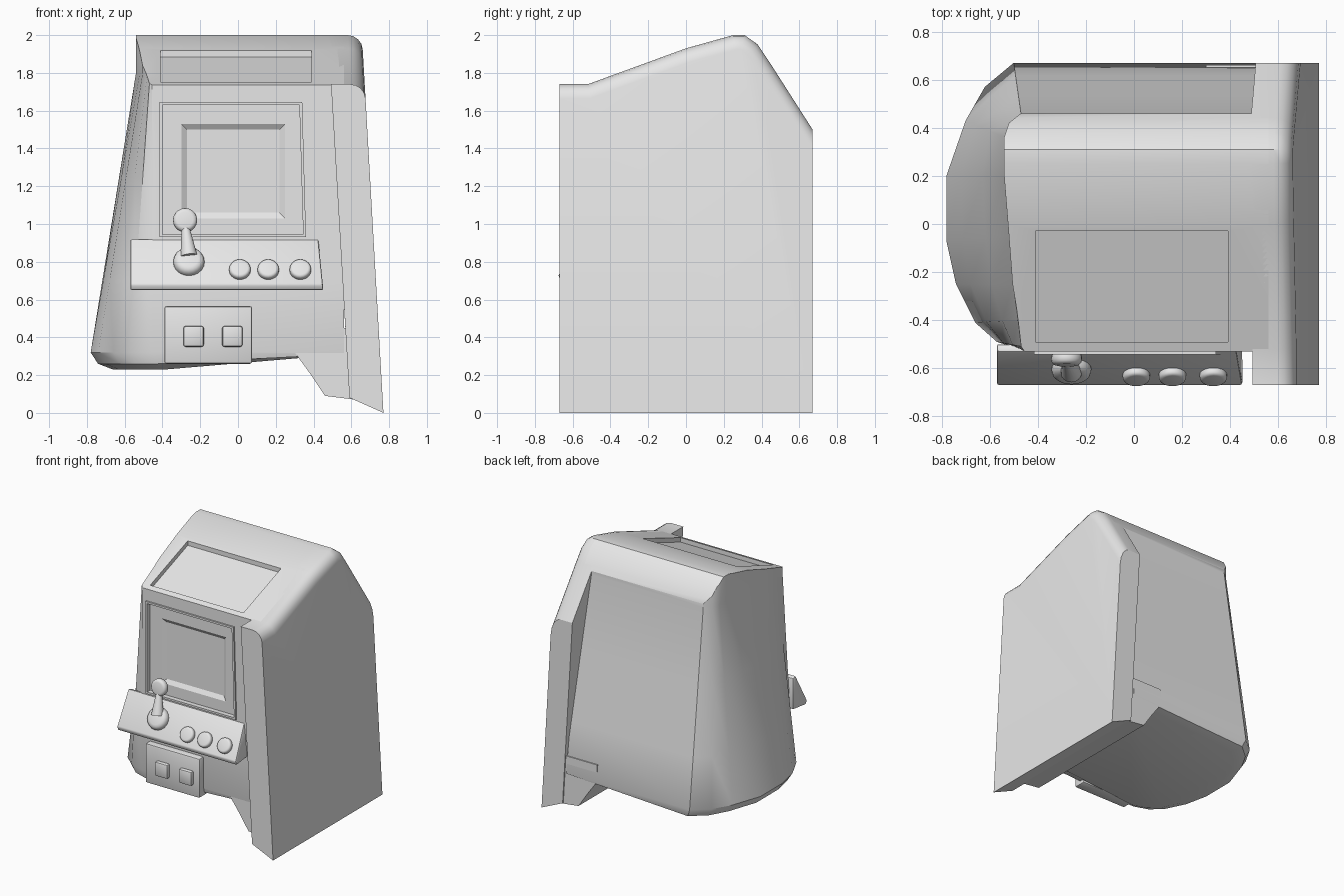
import bpy, bmesh, math
from mathutils import Vector

cube = bpy.data.objects.get("Cube")
if cube:
    bpy.data.objects.remove(cube, do_unlink=True)

grey = bpy.data.materials.new("plain_grey")
grey.use_nodes = True
grey.diffuse_color = (0.8, 0.8, 0.8, 1)
grey.node_tree.nodes["Principled BSDF"].inputs["Base Color"].default_value = (0.8, 0.8, 0.8, 1)


def finish(name, bm):
    bmesh.ops.recalc_face_normals(bm, faces=bm.faces)
    mesh = bpy.data.meshes.new(name)
    bm.to_mesh(mesh)
    bm.free()
    mesh.materials.append(grey)
    obj = bpy.data.objects.new(name, mesh)
    bpy.context.collection.objects.link(obj)
    return obj


def loft(rings, cyclic=False):
    """Skin a list of equal-length point rings; cap the ends unless cyclic."""
    bm = bmesh.new()
    loops = [[bm.verts.new(p) for p in ring] for ring in rings]
    n = len(loops[0])
    pairs = list(zip(loops, loops[1:])) + ([(loops[-1], loops[0])] if cyclic else [])
    for a, b in pairs:
        for i in range(n):
            j = (i + 1) % n
            bm.faces.new((a[i], a[j], b[j], b[i]))
    if not cyclic:
        bm.faces.new(loops[0])
        bm.faces.new(loops[-1])
    bmesh.ops.recalc_face_normals(bm, faces=bm.faces)
    return bm


def bevel(bm, edges, width, segments=3):
    bmesh.ops.bevel(bm, geom=edges, offset=width, segments=segments,
                    profile=0.5, affect='EDGES', clamp_overlap=True)


def shade(obj, angle=32):
    bpy.ops.object.select_all(action='DESELECT')
    obj.select_set(True)
    bpy.context.view_layer.objects.active = obj
    bpy.ops.object.shade_smooth_by_angle(angle=math.radians(angle))


def xz_ring(points, y):
    return [(x, y, z) for x, z in points]


def rect(x0, x1, z0, z1):
    return [(x0, z0), (x1, z0), (x1, z1), (x0, z1)]


def box(name, x, y, z, width):
    bm = loft([xz_ring(rect(*x, *z), y[0]), xz_ring(rect(*x, *z), y[1])])
    bevel(bm, bm.edges[:], width, 2)
    obj = finish(name, bm)
    shade(obj)


def turned(name, centre, axis, r1, r2, depth, round_edge=0.0):
    """Round part lying along an axis."""
    bm = bmesh.new()
    bmesh.ops.create_cone(bm, cap_ends=True, segments=20, radius1=r1, radius2=r2, depth=depth)
    if round_edge:
        rims = [e for e in bm.edges if abs(e.verts[0].co.z - e.verts[1].co.z) < 1e-4]
        bevel(bm, rims, round_edge)
    obj = finish(name, bm)
    obj.rotation_mode = 'QUATERNION'
    obj.rotation_quaternion = Vector(axis).to_track_quat('Z', 'Y')
    obj.location = centre
    shade(obj)


# Crown of the side outline (y, z), front to back
crown = [(-0.52, 1.74), (0, 1.93), (0.25, 2.0), (0.31, 2.0), (0.38, 1.95), (0.44, 1.86), (0.67, 1.5)]

# Cabinet body: bulging foot plan lofted up to a narrow head plan
low = [(0.56, -0.53), (-0.45, -0.53), (-0.57, -0.49), (-0.66, -0.41), (-0.74, -0.25), (-0.78, -0.07),
       (-0.78, 0.2), (-0.7, 0.43), (-0.62, 0.57), (-0.5, 0.67), (0.56, 0.67)]
high = [(0.56, -0.53), (-0.455, -0.53), (-0.465, -0.51), (-0.48, -0.4), (-0.505, -0.25), (-0.52, -0.05),
        (-0.54, 0.2), (-0.54, 0.36), (-0.52, 0.42), (-0.47, 0.46), (0.56, 0.46)]


def plan(z):
    t = min(1, (z - 0.32) / 1.48)
    return [(a + (c - a) * t, b + (d - b) * t, z) for (a, b), (c, d) in zip(low, high)]


def under(shrink, z):
    return [(x * shrink if x < 0 else x, y * (shrink + 0.03),
             z + (0.31 - z) * min(1, max(0, (x + 0.2) / 0.6))) for x, y in low]


bm = loft([under(0.85, 0.23), under(0.95, 0.26)] + [plan(z) for z in (0.32, 0.7, 1.25, 1.8, 2.15)])
for (y0, z0), (y1, z1) in zip(crown, crown[1:]):
    cut = bmesh.ops.bisect_plane(bm, geom=bm.verts[:] + bm.edges[:] + bm.faces[:], dist=1e-5,
                                 plane_co=(0, y0, z0), plane_no=(0, z0 - z1, y1 - y0), clear_outer=True)
    rim = [e for e in cut["geom_cut"] if isinstance(e, bmesh.types.BMEdge) and e.is_boundary]
    if rim:
        bmesh.ops.holes_fill(bm, edges=rim, sides=0)
bmesh.ops.recalc_face_normals(bm, faces=bm.faces)
side_rim = [e for e in bm.edges if len(e.link_faces) == 2
            and min(v.co.z for v in e.verts) > 1.76 and max(v.co.x for v in e.verts) < -0.4
            and min(f.normal.z for f in e.link_faces) < 0.3 < max(f.normal.z for f in e.link_faces)]
bevel(bm, side_rim, 0.03)
body = finish("cabinet_body", bm)

# Recesses: screen well in two steps, and sunken sign panel on the sloping top
opening = [(-0.4, 0.945), (0.345, 0.945), (0.325, 1.63), (-0.4, 1.63)]
well = loft([xz_ring(opening, -0.6), xz_ring(opening, -0.505),
             xz_ring(rect(-0.3, 0.25, 1.03, 1.53), -0.505),
             xz_ring(rect(-0.27, 0.22, 1.06, 1.5), -0.485)])
sign = loft([[(x, -0.49, 1.751 + h), (x, -0.03, 1.919 + h), (x, -0.03, 1.88 + 0.3),
              (x, -0.49, 2.1)] for x, h in ((-0.41, -0.035), (0.39, -0.035))])
for name, part in (("screen_cutter", well), ("sign_cutter", sign)):
    cutter = finish(name, part)
    cutter.hide_render = True
    mod = body.modifiers.new(name, 'BOOLEAN')
    mod.operation, mod.solver, mod.object = 'DIFFERENCE', 'EXACT', cutter
    bpy.context.view_layer.objects.active = body
    bpy.ops.object.modifier_apply(modifier=mod.name)
    bpy.data.objects.remove(cutter, do_unlink=True)
shade(body)

# Raised frame round the screen
outer = [(-0.415, 0.93), (0.36, 0.93), (0.34, 1.645), (-0.415, 1.645)]
finish("screen_frame", loft([xz_ring(outer, -0.515), xz_ring(outer, -0.542),
                             xz_ring(opening, -0.542), xz_ring(opening, -0.515)], cyclic=True))

# Thick leaning side panel with a rounded top edge
outline = [(-0.67, 0), (-0.67, 1.74)] + crown + [(0.67, 0)]
bm = loft([[(0.59 - 0.056 * z, y, max(z, 0.08)) for y, z in outline],
           [(0.77 - 0.057 * z, y, z) for y, z in outline]])
top_rim = [e for e in bm.edges if min(v.co.z for v in e.verts) > 1.4
           and min(v.co.x for v in e.verts) > 0.6]
bevel(bm, top_rim, 0.075, 4)
shade(finish("side_panel", bm))

# Flared foot under the side panel
foot = [(0.3, 0.32), (0.38, 0.21), (0.46, 0.09), (0.62, 0.07), (0.62, 0.45), (0.3, 0.45)]
shade(finish("side_foot", loft([xz_ring(foot, -0.528), xz_ring(foot, 0.66)])))

# Sloping control shelf
wedge = [(-0.5, 0.91), (-0.53, 0.92), (-0.67, 0.68), (-0.66, 0.65), (-0.5, 0.67)]
bm = loft([[(x + k * (0.92 - z), y, z) for y, z in wedge] for x, k in ((-0.57, 0), (0.425, 0.1))])
bevel(bm, bm.edges[:], 0.008, 2)
shade(finish("control_shelf", bm))

# Joystick and buttons standing on the shelf
slope = (0, -0.86, 0.5)
for i, x in enumerate((0.01, 0.16, 0.33)):
    turned(f"push_button_{i + 1}", (x, -0.63, 0.757), slope, 0.058, 0.056, 0.05, 0.015)
turned("joystick_base", (-0.26, -0.605, 0.8), slope, 0.085, 0.08, 0.075, 0.03)
foot_end, tip = Vector((-0.26, -0.615, 0.83)), Vector((-0.28, -0.565, 1.0))
turned("joystick_shaft", (foot_end + tip) / 2, tip - foot_end, 0.045, 0.018, (tip - foot_end).length)
turned("joystick_knob", (-0.28, -0.56, 1.02), (0, -1, 0.15), 0.064, 0.064, 0.055, 0.022)

# Coin door with two square slots
box("coin_door", (-0.39, 0.075), (-0.58, -0.48), (0.26, 0.565), 0.012)
for i, x in enumerate((-0.235, -0.03)):
    box(f"coin_slot_{i + 1}", (x - 0.054, x + 0.054), (-0.61, -0.57), (0.35, 0.46), 0.012)
